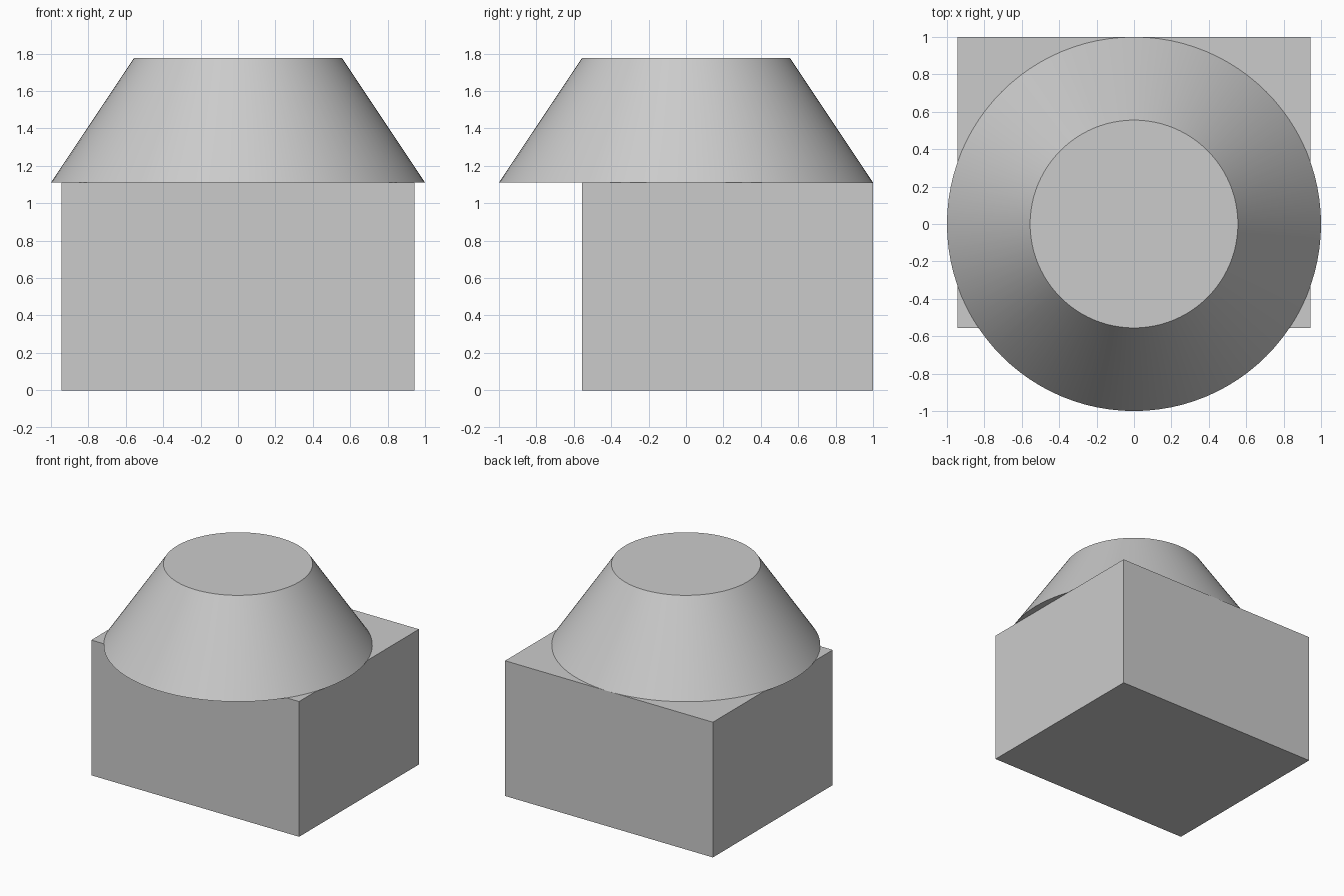
import bpy
import math

cube = bpy.data.objects.get("Cube")
if cube:
    bpy.data.objects.remove(cube, do_unlink=True)

# One plain grey for the whole model
grey = bpy.data.materials.new("light_grey")
grey.use_nodes = True
colour = (0.6, 0.6, 0.6, 1.0)
grey.diffuse_color = colour
grey.node_tree.nodes["Principled BSDF"].inputs["Base Color"].default_value = colour

UNIT = 1 / 9
base_height = 10 * UNIT
cone_height = 6 * UNIT
front_y, back_y = -5 * UNIT, 1.0

# Block: flush with the rim at the back, set in at the front
bpy.ops.mesh.primitive_cube_add(size=1, location=(0, (front_y + back_y) / 2, base_height / 2))
block = bpy.context.object
block.name = "base_block"
block.scale = (17 * UNIT, back_y - front_y, base_height)
bpy.ops.object.transform_apply(location=False, rotation=False, scale=True)
block.data.materials.append(grey)

# Truncated cone resting on the block, overhanging the front
bpy.ops.mesh.primitive_cone_add(vertices=96, radius1=1.0, radius2=5 * UNIT, depth=cone_height,
                                location=(0, 0, base_height + cone_height / 2))
cone = bpy.context.object
cone.name = "truncated_cone"
cone.data.materials.append(grey)
bpy.ops.object.shade_smooth_by_angle(angle=math.radians(30))
